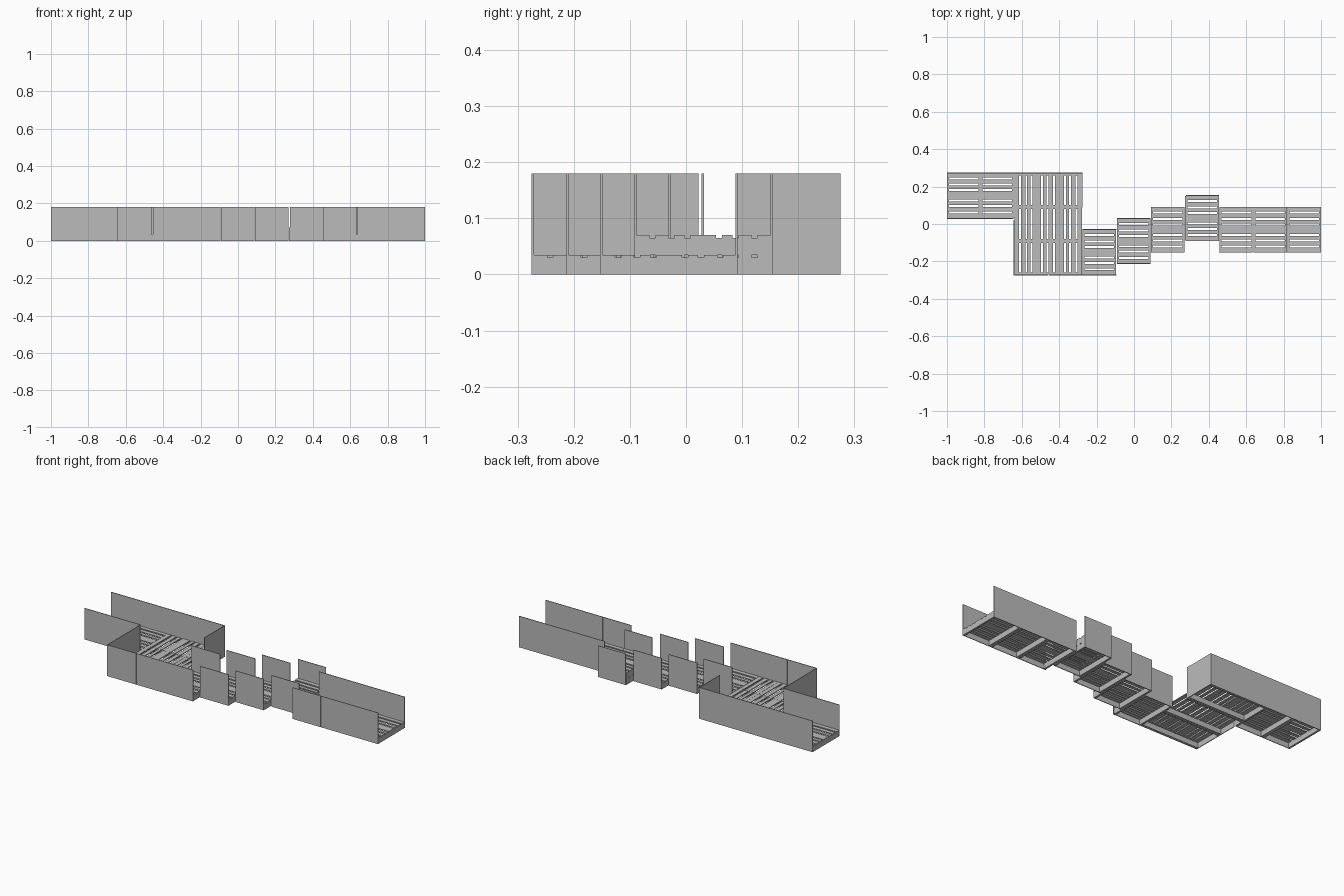
import bpy
import bmesh
from mathutils import Vector

cube = bpy.data.objects.get("Cube")
if cube:
    bpy.data.objects.remove(cube, do_unlink=True)

# Single plain grey
grey = bpy.data.materials.new("plain_grey")
grey.use_nodes = True
colour = (0.5, 0.5, 0.5, 1.0)
grey.diffuse_color = colour
grey.node_tree.nodes["Principled BSDF"].inputs["Base Color"].default_value = colour

LENGTH, WIDTH = 0.18, 0.24        # pallet size along and across its slats
BEAM_H, SLAT_T, BEAM_W = 0.03, 0.005, 0.011
LAYER = BEAM_H + SLAT_T
WALL_T, WALL_H = 0.004, 0.18
GAPS = (-0.091, -0.057, -0.028, 0.028, 0.057, 0.091)   # gap centres across a pallet
GAP_W = 0.0105


def add_box(bm, lo, hi):
    lo, hi = Vector(lo), Vector(hi)
    verts = bmesh.ops.create_cube(bm, size=1)["verts"]
    for v in verts:
        v.co = (lo + hi) / 2 + v.co * (hi - lo)


def make_object(name, boxes):
    bm = bmesh.new()
    for lo, hi in boxes:
        add_box(bm, lo, hi)
    mesh = bpy.data.meshes.new(name)
    bm.to_mesh(mesh)
    bm.free()
    mesh.materials.append(grey)
    obj = bpy.data.objects.new(name, mesh)
    bpy.context.collection.objects.link(obj)
    return obj


def pallet_boxes(u, v, z=0.0, half=False, length=LENGTH):
    """Slats run along u from u; v is the middle of a full pallet."""
    edges = [-WIDTH / 2]
    for g in GAPS:
        edges += [g - GAP_W / 2, g + GAP_W / 2]
    edges.append(WIDTH / 2)
    start = 0.0 if half else -WIDTH / 2
    boxes = []
    for a, b in zip(edges[::2], edges[1::2]):
        a = max(a, start)
        if b > a:
            boxes.append(((u, v + a, z + BEAM_H), (u + length, v + b, z + LAYER)))
    # End beams under the slats
    for s in (u, u + length - BEAM_W):
        boxes.append(((s, v + start, z), (s + BEAM_W, v + WIDTH / 2, z + BEAM_H)))
    return boxes


def swap_xy(boxes):
    return [((a[1], a[0], a[2]), (b[1], b[0], b[2])) for a, b in boxes]


# Decks with slats along x: name, start x, centre y, pallet count, layers
decks = [
    ("end_deck_right", -1.0, 0.153, 2, 1),
    ("step_deck_1", -0.276, -0.151, 1, 1),
    ("step_deck_2", -0.092, -0.091, 1, 1),
    ("step_deck_3", 0.091, -0.030, 1, 1),
    ("raised_step_deck", 0.274, 0.031, 1, 2),
    ("end_deck_left", 0.458, -0.030, 3, 1),
]
for name, x, y, count, layers in decks:
    step = 0.1807 if count == 3 else LENGTH
    boxes = []
    for i in range(count):
        for k in range(layers):
            boxes += pallet_boxes(x + i * step, y, k * LAYER)
    make_object(name, boxes)

# Wide deck: full and half pallets turned so the slats run along y
boxes = []
for i in range(3):
    y = -0.271 + i * 0.181
    boxes += pallet_boxes(y, -0.519)
    boxes += pallet_boxes(y, -0.398, half=True)
make_object("wide_deck", swap_xy(boxes))

# Walls along x: name, x range, lower y edge
walls_x = [
    ("right_back_wall", -1.0, -0.275, 0.271),
    ("right_front_wall", -1.0, -0.643, 0.028),
    ("wide_front_wall", -0.643, -0.459, -0.275),
    ("step_1_front_wall", -0.455, -0.094, -0.275),
    ("step_1_back_wall", -0.276, -0.094, -0.031),
    ("step_2_front_wall", -0.092, 0.088, -0.213),
    ("step_2_back_wall", -0.092, 0.088, 0.028),
    ("step_3_front_wall", 0.091, 0.271, -0.153),
    ("step_3_back_wall", 0.091, 0.271, 0.088),
    ("raised_front_wall", 0.277, 0.454, -0.092),
    ("raised_back_wall", 0.277, 0.454, 0.151),
    ("left_front_wall_inner", 0.454, 0.634, -0.153),
    ("left_front_wall_outer", 0.638, 1.0, -0.153),
    ("left_back_wall", 0.456, 1.0, 0.088),
]
for name, x0, x1, y in walls_x:
    make_object(name, [((x0, y, 0), (x1, y + WALL_T, WALL_H))])

# Walls along y
for name, x, y0, y1 in (("wide_right_wall", -0.644, -0.271, 0.022),
                        ("wide_left_wall", -0.279, 0.088, 0.271)):
    make_object(name, [((x, y0, 0), (x + WALL_T, y1, WALL_H))])
